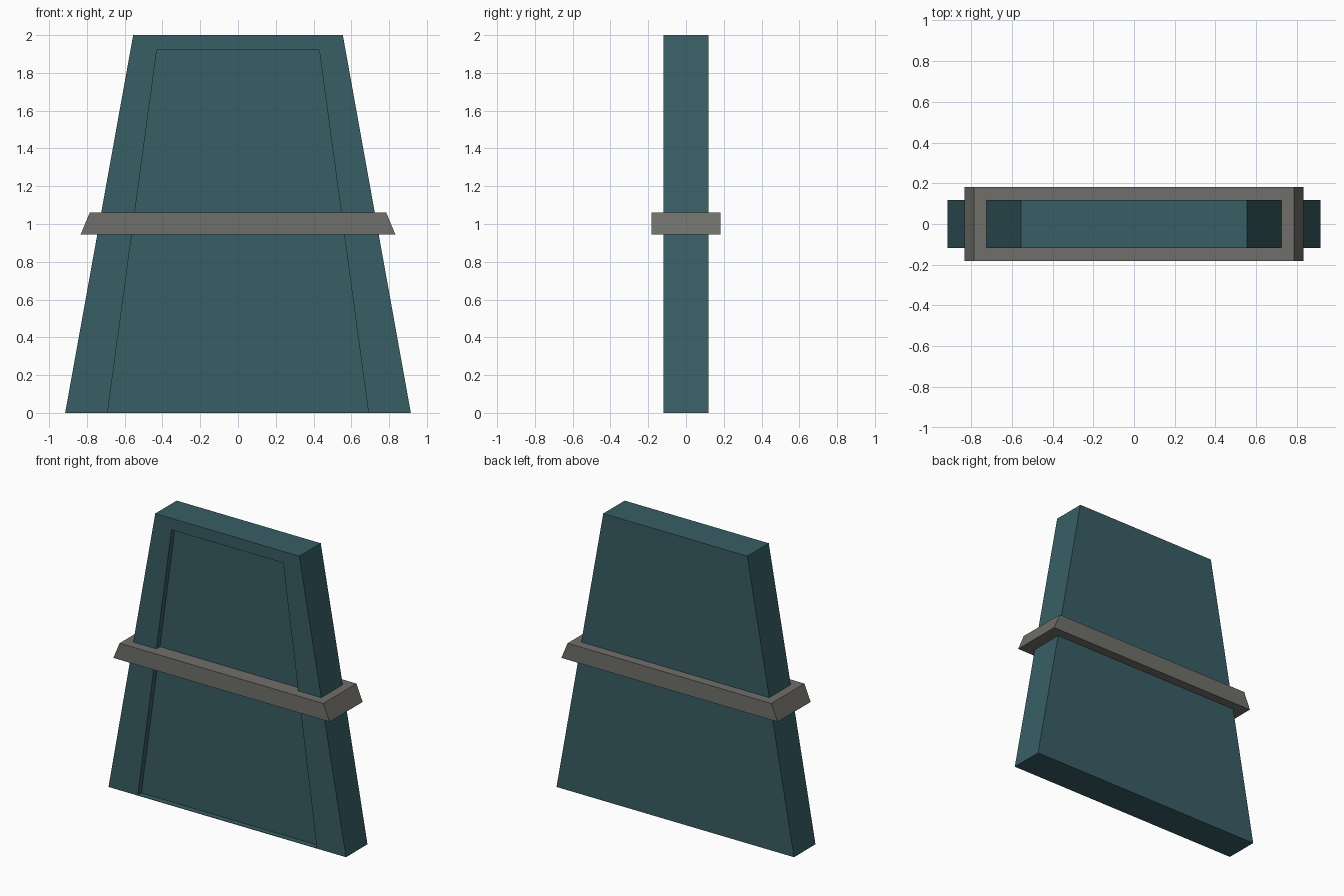
import bpy, bmesh

if "Cube" in bpy.data.objects:
    bpy.data.objects.remove(bpy.data.objects["Cube"])


def material(name, rgb):
    m = bpy.data.materials.new(name)
    m.diffuse_color = (*rgb, 1.0)
    m.use_nodes = True
    m.node_tree.nodes["Principled BSDF"].inputs["Base Color"].default_value = m.diffuse_color
    return m


def tapered_box(bottom, top, half_depth, z0, z1):
    """Box whose half width goes from bottom to top along z."""
    bm = bmesh.new()
    bmesh.ops.create_cube(bm, size=2.0)
    for v in bm.verts:
        up = v.co.z > 0
        v.co = (v.co.x * (top if up else bottom), v.co.y * half_depth, z1 if up else z0)
    return bm


def finish(bm, name, mat):
    bmesh.ops.recalc_face_normals(bm, faces=bm.faces)
    me = bpy.data.meshes.new(name)
    bm.to_mesh(me)
    bm.free()
    me.materials.append(mat)
    ob = bpy.data.objects.new(name, me)
    bpy.context.collection.objects.link(ob)
    return ob


teal = material("dark teal", (0.040, 0.112, 0.130))
grey = material("warm grey", (0.162, 0.159, 0.144))

# Tapered slab with a shallow recessed panel in its front face
bm = tapered_box(0.915, 0.555, 0.118, 0.0, 2.0)
bm.normal_update()
front = min(bm.faces, key=lambda f: f.calc_center_median().y)
bmesh.ops.inset_individual(bm, faces=[front], thickness=0.08)
for v in front.verts:
    up = v.co.z > 1
    side = 1 if v.co.x > 0 else -1
    v.co.x = side * (0.43 if up else 0.69)
    v.co.z = 1.92 if up else 0.003
panel = bmesh.ops.extrude_discrete_faces(bm, faces=[front])["faces"][0]
for v in panel.verts:
    v.co.y += 0.04
finish(bm, "slab", teal)

# Band wrapped around the middle, with slanted ends
finish(tapered_box(0.833, 0.785, 0.182, 0.945, 1.06), "band", grey)
